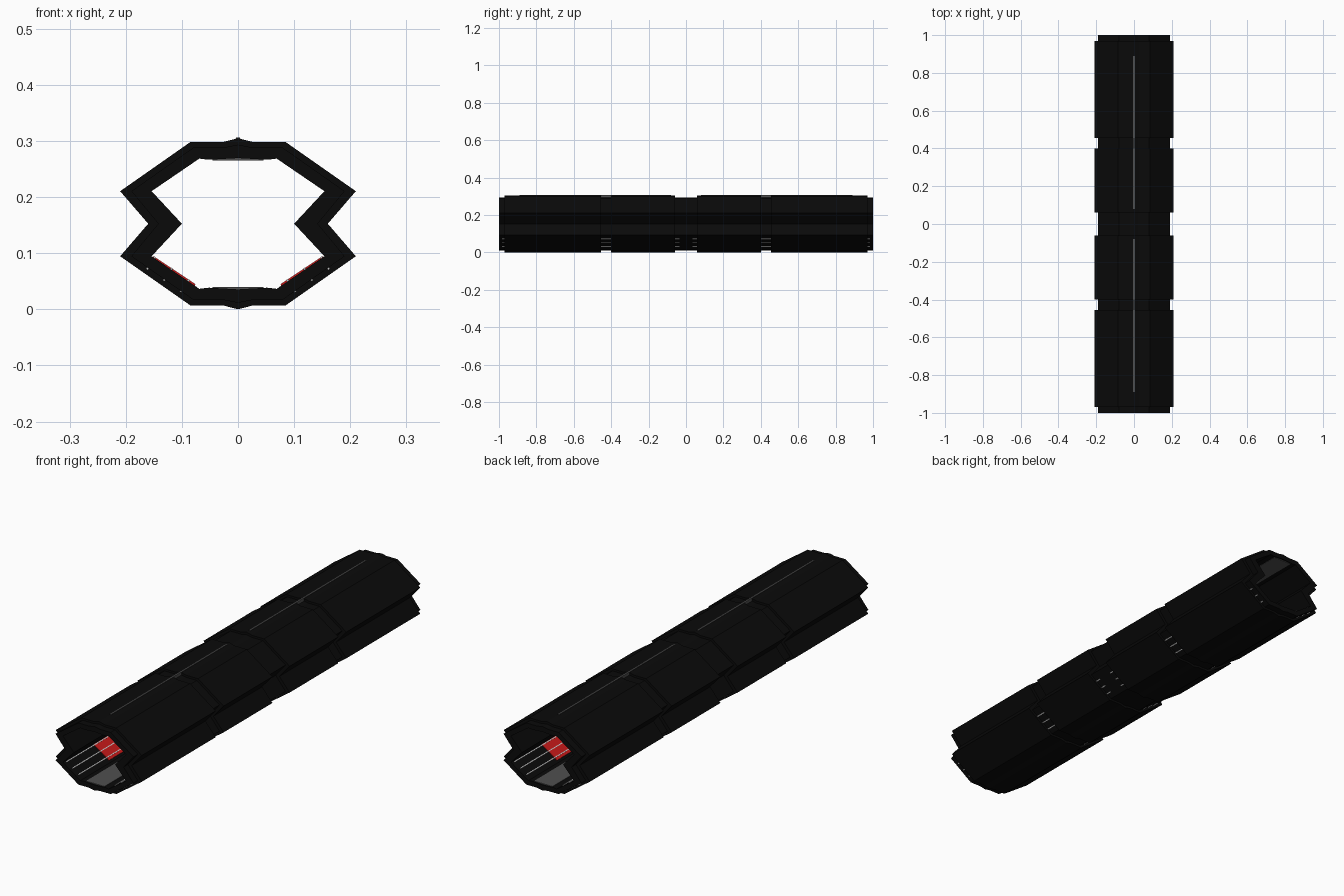
import bpy, bmesh, math

if "Cube" in bpy.data.objects:
    bpy.data.objects.remove(bpy.data.objects["Cube"])

ZC = 0.1525  # height of the tube axis


def material(name, col):
    m = bpy.data.materials.new(name)
    m.diffuse_color = (*col, 1)
    m.use_nodes = True
    m.node_tree.nodes["Principled BSDF"].inputs["Base Color"].default_value = m.diffuse_color
    return m


BLACK = material("black_panel", (0.003, 0.003, 0.003))
RED = material("red_panel", (0.6, 0.01, 0.01))
WHITE = material("light", (0.9, 0.9, 0.9))
GREY = material("grey_plate", (0.08, 0.08, 0.08))


def full_loop(quarter):
    """Mirror a quarter profile (top centre to side notch) into a closed loop."""
    right = quarter + [(x, -z) for x, z in reversed(quarter[:-1])]
    return right + [(-x, z) for x, z in reversed(right[1:-1])]


def finish(name, bm, mat):
    bmesh.ops.recalc_face_normals(bm, faces=bm.faces)
    me = bpy.data.meshes.new(name)
    bm.to_mesh(me)
    bm.free()
    ob = bpy.data.objects.new(name, me)
    bpy.context.collection.objects.link(ob)
    if mat:
        me.materials.append(mat)
    return ob


def tube(name, outer, inner, y0, y1, mat):
    """Hollow prism along y between two matching profiles."""
    bm = bmesh.new()
    o, i = full_loop(outer), full_loop(inner)
    loops = [[bm.verts.new((x, y, ZC + z)) for x, z in prof]
             for prof, y in ((o, y0), (o, y1), (i, y1), (i, y0))]
    n = len(o)
    for a in range(4):
        p, q = loops[a], loops[(a + 1) % 4]
        for k in range(n):
            bm.faces.new((p[k], p[(k + 1) % n], q[(k + 1) % n], q[k]))
    return finish(name, bm, mat)


def prism(name, section, y0, y1, mat):
    """Solid bar along y from an x-z cross-section."""
    bm = bmesh.new()
    a, b = [[bm.verts.new((x, y, z)) for x, z in section] for y in (y0, y1)]
    n = len(section)
    bm.faces.new(a)
    bm.faces.new(b)
    for k in range(n):
        bm.faces.new((a[k], a[(k + 1) % n], b[(k + 1) % n], b[k]))
    return finish(name, bm, mat)


def slanted(cx, cz, half_w, half_d, side):
    """Rectangle aligned with the sloping lower wall."""
    ang = math.atan2(0.077, 0.115)
    c, s = math.cos(ang), math.sin(ang)
    return [(side * (cx + u * c + v * s), cz + u * s - v * c)
            for u, v in ((-half_w, -half_d), (half_w, -half_d),
                         (half_w, half_d), (-half_w, half_d))]


OUTER = [(0, .1525), (.027, .1455), (.085, .1455), (.21, .058), (.16, 0)]
CORE = [(0, .141), (.025, .136), (.079, .136), (.19, .058), (.142, 0)]
INNER = [(0, .117), (.052, .114), (.069, .116), (.154, .058), (.10, 0)]

# continuous inner corridor shell
tube("corridor_shell", CORE, INNER, -1, 1, BLACK)

# four raised outer wall sections
for k, (y0, y1) in enumerate(((-.97, -.455), (-.4, -.06), (.06, .4), (.455, .97))):
    tube(f"outer_section_{k + 1}", OUTER, CORE, y0, y1, BLACK)

for tag, d in (("front", -1), ("back", 1)):
    # thin strip along the roof ridge
    prism(f"roof_strip_{tag}", [(-.004, .29), (.004, .29), (.004, .306), (-.004, .306)],
          d * .08, d * .89, GREY)
    # floor and ceiling plates inside
    for part, zc in (("floor", .0375), ("ceiling", .2675)):
        prism(f"{part}_plate_{tag}", [(-.045, zc - .002), (.045, zc - .002),
                                      (.045, zc + .002), (-.045, zc + .002)],
              d * .03, d * .995, GREY)
    for side_name, s in (("left", -1), ("right", 1)):
        # three light bars in each lower wall, showing through at the gaps
        for j, (x, z) in enumerate(((.155, .082), (.125, .062), (.095, .042))):
            prism(f"light_bar_{tag}_{side_name}_{j + 1}", slanted(x, z, .002, .0135, s),
                  d * .035, d * .985, WHITE)
        # red panels between the light bars
        prism(f"red_panel_{tag}_{side_name}", slanted(.114, .0685, .045, .0015, s),
              d * .46, d * .79, RED)
